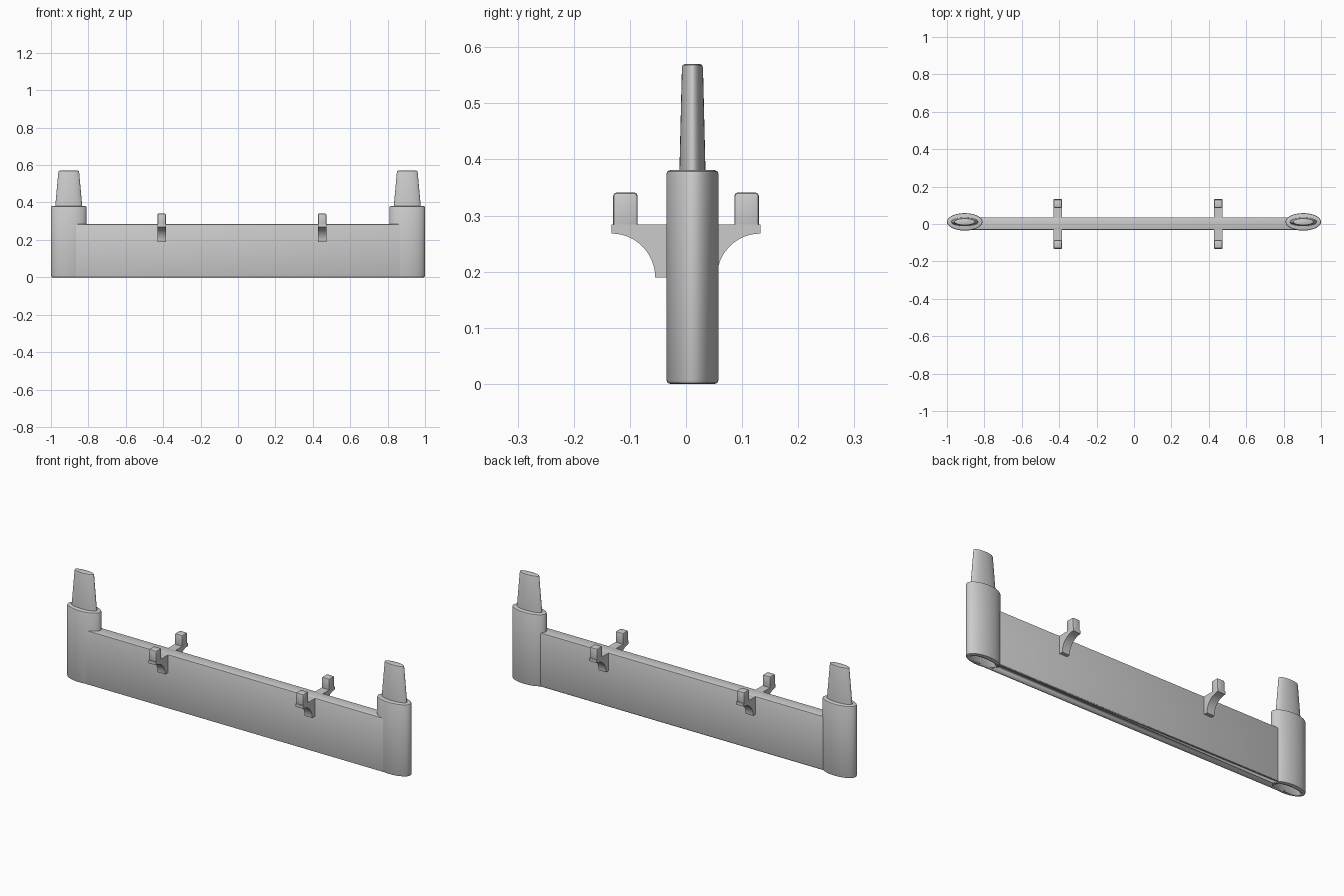
import bpy
import bmesh
from math import cos, sin, pi, radians

old = bpy.data.objects.get("Cube")
if old:
    bpy.data.objects.remove(old, do_unlink=True)

gray = bpy.data.materials.new("light gray")
gray.use_nodes = True
COLOR = (0.6, 0.6, 0.6, 1)
gray.diffuse_color = COLOR
gray.node_tree.nodes["Principled BSDF"].inputs["Base Color"].default_value = COLOR

POST_X, POST_Y = 0.905, 0.0115
SIDES = 64


def finish(name, bm, smooth=True):
    """Turn a bmesh into a named, coloured object."""
    bmesh.ops.recalc_face_normals(bm, faces=bm.faces)
    mesh = bpy.data.meshes.new(name)
    bm.to_mesh(mesh)
    bm.free()
    mesh.materials.append(gray)
    obj = bpy.data.objects.new(name, mesh)
    bpy.context.collection.objects.link(obj)
    if smooth:
        bpy.ops.object.select_all(action="DESELECT")
        obj.select_set(True)
        bpy.context.view_layer.objects.active = obj
        bpy.ops.object.shade_smooth_by_angle(angle=radians(30))
    return obj


def loft(name, x, rings):
    """Stack elliptical rings (radius x, radius y, height) into a solid."""
    bm = bmesh.new()
    loops = [[bm.verts.new((x + rx * cos(2 * pi * i / SIDES),
                            POST_Y + ry * sin(2 * pi * i / SIDES), z))
              for i in range(SIDES)] for rx, ry, z in rings]
    for low, high in zip(loops, loops[1:]):
        for i in range(SIDES):
            j = (i + 1) % SIDES
            bm.faces.new((low[i], low[j], high[j], high[i]))
    bm.faces.new(loops[0])
    bm.faces.new(loops[-1])
    return finish(name, bm)


def box(name, lo, hi, bevel):
    """Bevelled box between two corners."""
    bm = bmesh.new()
    bmesh.ops.create_cube(bm, size=1)
    for v in bm.verts:
        v.co = [(a + b) / 2 + c * (b - a) for a, b, c in zip(lo, hi, v.co)]
    bmesh.ops.bevel(bm, geom=bm.edges[:], offset=bevel, segments=2,
                    profile=0.5, affect="EDGES")
    return finish(name, bm)


def cut(obj, cutter):
    mod = obj.modifiers.new("socket", "BOOLEAN")
    mod.operation = "DIFFERENCE"
    mod.solver = "EXACT"
    mod.object = cutter


# Long wall panel
wall = box("wall_panel", (-POST_X, -0.031, 0), (POST_X, 0.036, 0.285), 0.005)

# End posts, each with a tapered peg on top and a matching socket below
for side, sign in (("left", 1), ("right", -1)):
    x = sign * POST_X
    post = loft(side + "_post", x, [
        (0.088, 0.0395, 0), (0.093, 0.0445, 0.002), (0.095, 0.0465, 0.007),
        (0.095, 0.0465, 0.374), (0.093, 0.0445, 0.379), (0.088, 0.0395, 0.381)])
    loft(side + "_peg", x, [
        (0.073, 0.0235, 0.37), (0.072, 0.0232, 0.381), (0.0555, 0.0188, 0.564),
        (0.054, 0.0173, 0.568), (0.050, 0.0135, 0.57)])
    socket = loft(side + "_socket_cutter", x, [
        (0.074, 0.0245, -0.01), (0.073, 0.024, 0), (0.055, 0.019, 0.19)])
    socket.hide_render = True
    socket.hide_viewport = True
    cut(post, socket)
    cut(wall, socket)

# Brackets on both faces of the wall: curved arm plus upright prong
for place, bx in (("left", 0.45), ("right", -0.408)):
    for face, s in (("front", -1), ("back", 1)):
        name = place + "_" + face
        arc = [(0.133 - 0.078 * cos(a), 0.19 + 0.078 * sin(a))
               for a in (pi / 2 * i / 12 for i in range(13))]
        outline = [(0.02, 0.19)] + arc + [(0.133, 0.284), (0.02, 0.284)]
        bm = bmesh.new()
        base = bm.faces.new([bm.verts.new((bx - 0.022, s * y, z))
                             for y, z in outline])
        grown = bmesh.ops.extrude_face_region(bm, geom=[base])
        bmesh.ops.translate(bm, vec=(0.044, 0, 0), verts=[
            v for v in grown["geom"] if isinstance(v, bmesh.types.BMVert)])
        finish(name + "_bracket_arm", bm)
        ys = sorted((s * 0.086, s * 0.130))
        box(name + "_bracket_prong", (bx - 0.022, ys[0], 0.27),
            (bx + 0.022, ys[1], 0.341), 0.006)
